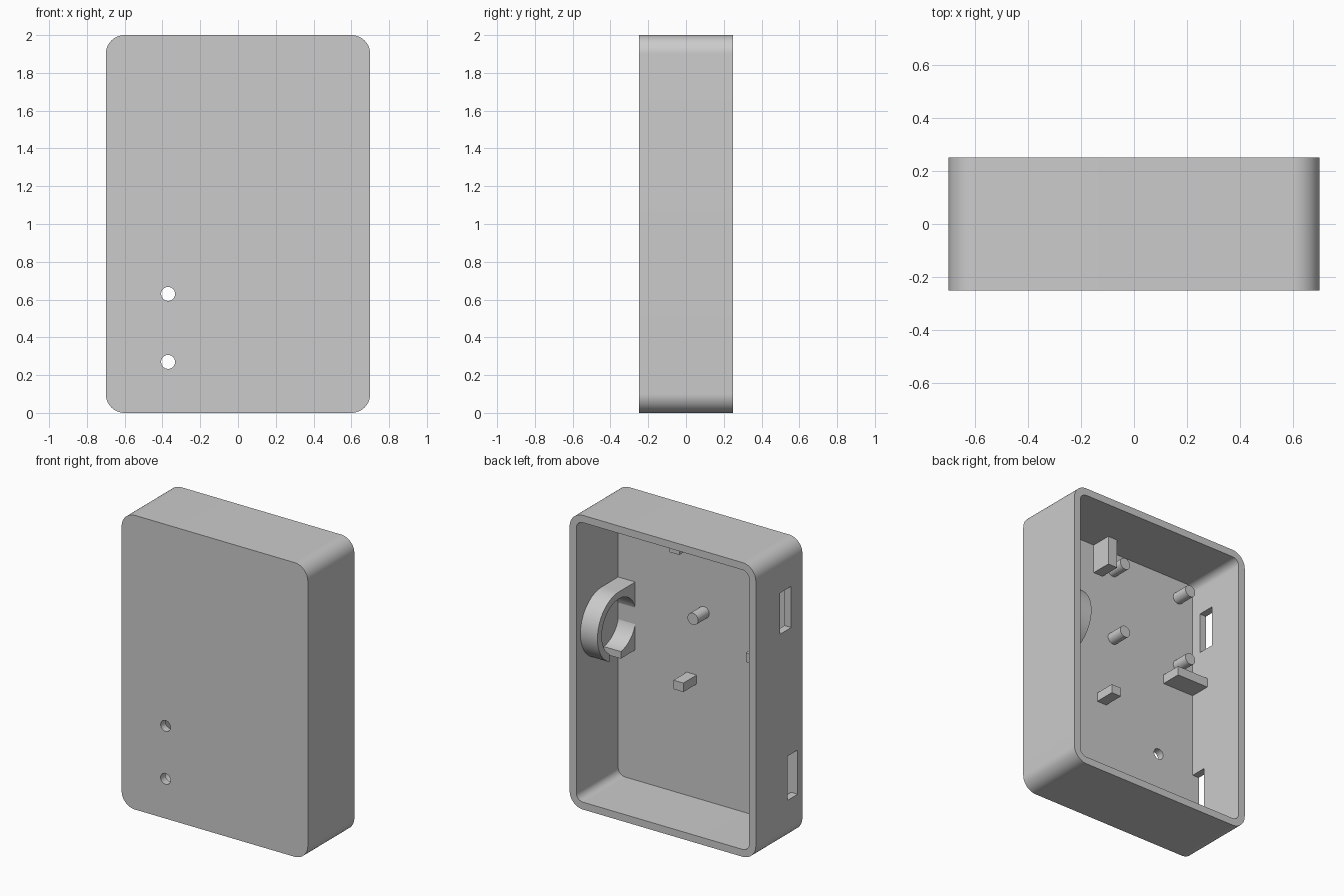
import bpy, bmesh
from math import sin, cos, pi

cube = bpy.data.objects.get("Cube")
if cube:
    bpy.data.objects.remove(cube, do_unlink=True)

grey = bpy.data.materials.new("light grey plastic")
grey.use_nodes = True
grey.diffuse_color = (0.6, 0.6, 0.6, 1)
grey.node_tree.nodes["Principled BSDF"].inputs["Base Color"].default_value = (0.6, 0.6, 0.6, 1)


def arc(a, b, r, start, end, n):
    steps = [start + (end - start) * i / n for i in range(n + 1)]
    return [(a + r * cos(t), b + r * sin(t)) for t in steps]


def circle(a, b, r, n=48):
    return arc(a, b, r, 0, 2 * pi, n)[:-1]


def rect(a0, a1, b0, b1):
    return [(a0, b0), (a1, b0), (a1, b1), (a0, b1)]


def rounded(a0, a1, b0, b1, r):
    corners = [(a1 - r, b1 - r), (a0 + r, b1 - r), (a0 + r, b0 + r), (a1 - r, b0 + r)]
    return [p for i, (a, b) in enumerate(corners)
            for p in arc(a, b, r, i * pi / 2, (i + 1) * pi / 2, 16)]


def prism(name, outline, axis, lo, hi):
    """Extrude an outline along x (outline in y, z) or y (outline in x, z)."""
    def place(p, d):
        return (d, p[0], p[1]) if axis == "x" else (p[0], d, p[1])
    bm = bmesh.new()
    rings = [[bm.verts.new(place(p, d)) for p in outline] for d in (lo, hi)]
    for ring in rings:
        bm.faces.new(ring)
    n = len(outline)
    for i in range(n):
        j = (i + 1) % n
        bm.faces.new((rings[0][i], rings[0][j], rings[1][j], rings[1][i]))
    bmesh.ops.recalc_face_normals(bm, faces=bm.faces)
    mesh = bpy.data.meshes.new(name)
    bm.to_mesh(mesh)
    bm.free()
    mesh.materials.append(grey)
    obj = bpy.data.objects.new(name, mesh)
    bpy.context.collection.objects.link(obj)
    return obj


def activate(obj):
    bpy.ops.object.select_all(action="DESELECT")
    obj.select_set(True)
    bpy.context.view_layer.objects.active = obj


def cut(obj, *cutter):
    tool = prism("cutter", *cutter)
    tool.hide_render = True
    mod = obj.modifiers.new("cut", "BOOLEAN")
    mod.operation = "DIFFERENCE"
    mod.solver = "EXACT"
    mod.object = tool
    activate(obj)
    bpy.ops.object.modifier_apply(modifier=mod.name)
    bpy.data.objects.remove(tool, do_unlink=True)


FLOOR = -0.2      # inner face of the front panel
ROOT = -0.22      # mounts are sunk slightly into the panel
parts = []

# Case: rounded tray, open at the back
case = prism("case", rounded(-0.7, 0.7, 0, 2, 0.1), "y", -0.25, 0.25)
cut(case, rounded(-0.65, 0.65, 0.05, 1.95, 0.05), "y", FLOOR, 0.4)
# Two round holes in the front panel
for z in (0.27, 0.63):
    cut(case, circle(-0.37, z, 0.037), "y", -0.4, -0.1)
# Two cable slots in the right wall
cut(case, rect(-0.13, -0.01, 1.44, 1.72), "x", -0.8, -0.6)
cut(case, rect(FLOOR, -0.088, 0.28, 0.58), "x", -0.8, -0.6)
parts.append(case)

# Ring holder on the left wall, squared off against the panel
cy, cz, r = -0.025, 1.165, 0.231
outline = [(ROOT, cz - r)] + arc(cy, cz, r, -pi / 2, pi / 2, 40) + [(ROOT, cz + r)]
holder = prism("ring_holder", outline, "x", 0.522, 0.67)
cut(holder, circle(cy, cz, 0.184, 64), "x", 0.4, 0.8)
cut(holder, rect(-0.045, 0.075, cz - 0.3, cz - 0.12), "x", 0.4, 0.8)
parts.append(holder)

# Four round standoffs
for x in (0.005, -0.53):
    for z in (1.328, 1.82):
        parts.append(prism("standoff", circle(x, z, 0.04, 32), "y", ROOT, -0.08))

# Board supports
for name, outline in (
    ("upper_support", rect(0.09, 0.163, 1.75, 1.96)),
    ("lower_support", rect(0.06, 0.134, 0.826, 0.887)),
    ("side_support", rect(-0.66, -0.41, 1.157, 1.22)),
):
    parts.append(prism(name, outline, "y", ROOT, -0.057))

for part in parts:
    activate(part)
    bpy.ops.object.shade_smooth_by_angle(angle=0.6)
